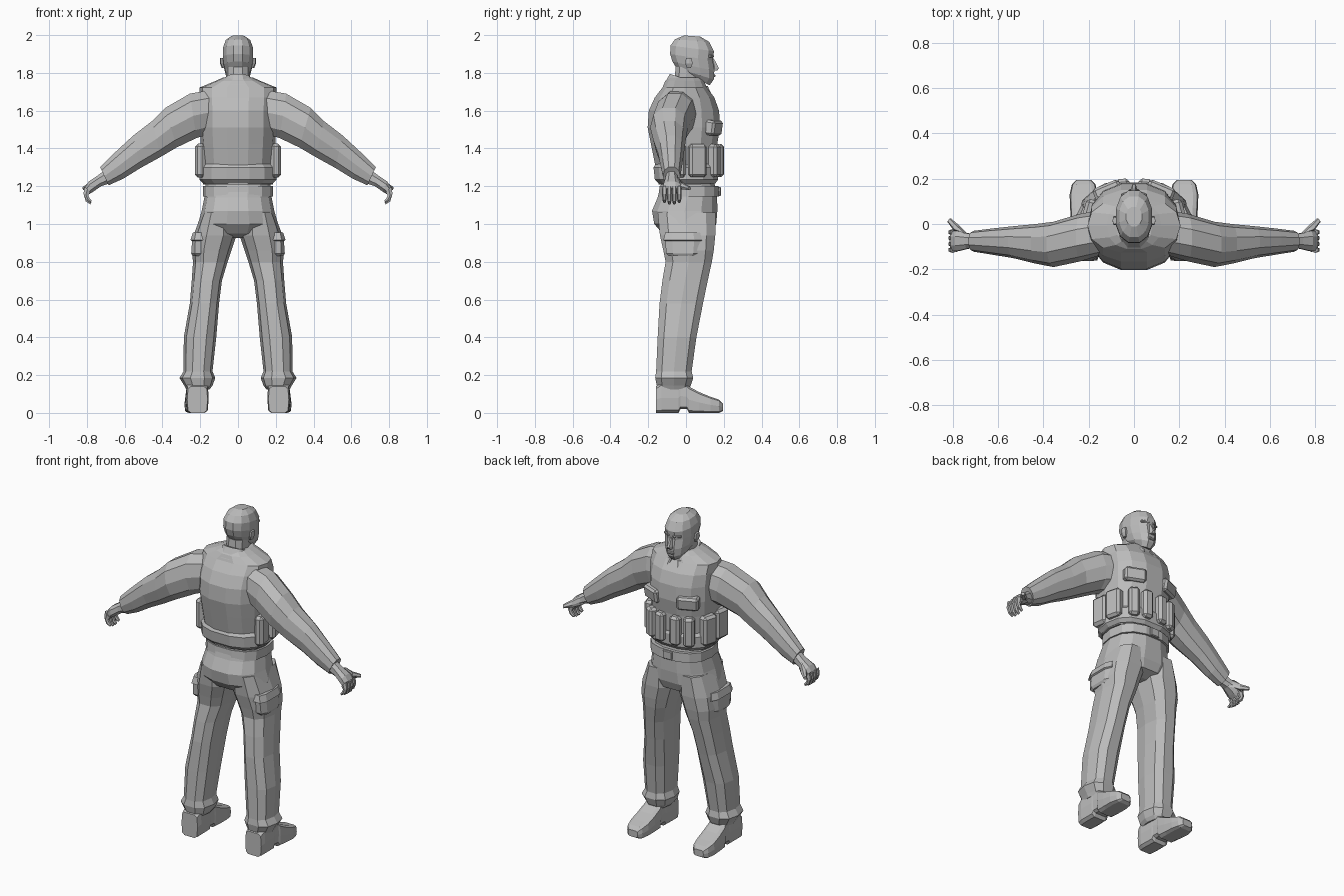
import bpy, bmesh, math
from mathutils import Vector, Matrix

grey = bpy.data.materials.new("plain grey")
grey.diffuse_color = (0.5, 0.5, 0.5, 1)


def finish(name, bm, mirror):
    bmesh.ops.recalc_face_normals(bm, faces=bm.faces)
    me = bpy.data.meshes.new(name)
    bm.to_mesh(me)
    bm.free()
    me.materials.append(grey)
    ob = bpy.data.objects.new(name, me)
    bpy.context.collection.objects.link(ob)
    if mirror:
        ob.modifiers.new("mirror", 'MIRROR')
    return ob


def loft(name, rings, n=10, p=2.3, mirror=False):
    """Skin rings given as (end a, opposite end b, half width vector)."""
    bm = bmesh.new()
    loops = []
    k = 1 / max(abs(math.cos(2 * math.pi * (j + 0.5) / n)) for j in range(n))
    for a, b, w in rings:
        a, b, w = Vector(a), Vector(b), Vector(w)
        loop = []
        for i in range(n):
            t = 2 * math.pi * (i + 0.5) / n
            c, s = math.cos(t), math.sin(t)
            c = math.copysign(min(1, abs(c) * k) ** (2 / p), c)
            s = math.copysign(abs(s) ** (2 / p), s)
            loop.append(bm.verts.new((a + b) / 2 + (b - a) / 2 * c + w * s))
        loops.append(loop)
    for l0, l1 in zip(loops, loops[1:]):
        for i in range(n):
            j = (i + 1) % n
            bm.faces.new((l0[i], l0[j], l1[j], l1[i]))
    bm.faces.new(loops[0])
    bm.faces.new(loops[-1])
    return finish(name, bm, mirror)


def level(rows, x=0):
    """Horizontal rings from rows of (z, half width, back y, front y)."""
    return [((x, yb, z), (x, yf, z), (rx, 0, 0)) for z, rx, yb, yf in rows]


def box(name, loc, size, yaw=0, pitch=0, bevel=0.008, mirror=False):
    bm = bmesh.new()
    m = (Matrix.Translation(loc) @ Matrix.Rotation(yaw, 4, 'Z')
         @ Matrix.Rotation(pitch, 4, 'X') @ Matrix.Diagonal((*size, 1)))
    bmesh.ops.create_cube(bm, size=1, matrix=m)
    if bevel:
        bmesh.ops.bevel(bm, geom=bm.edges[:], offset=bevel, segments=1, affect='EDGES')
    return finish(name, bm, mirror)


# vest, with a bulging band round the bottom
loft("vest", level([
    (1.21, .185, -.145, .15), (1.32, .19, -.165, .165), (1.42, .197, -.185, .165),
    (1.51, .203, -.203, .18), (1.60, .203, -.197, .175), (1.67, .205, -.165, .15),
    (1.722, .205, -.125, .11), (1.757, .12, -.11, .095), (1.775, .08, -.09, .08)]), n=14, p=2.35)
loft("vest_band", level([
    (1.215, .185, -.145, .155), (1.235, .205, -.165, .17),
    (1.30, .203, -.172, .172), (1.32, .185, -.16, .16)]), n=14, p=2.5)

# shirt collar, tilted down to the front
loft("collar", [
    ((0, -.12, 1.735), (0, .12, 1.69), (.11, 0, 0)),
    ((0, -.085, 1.795), (0, .095, 1.735), (.072, 0, 0)),
    ((0, -.06, 1.785), (0, .075, 1.73), (.06, 0, 0))], n=12)
for sx in (-1, 1):
    box("collar_point", (sx * .05, .105, 1.705), (.06, .02, .055), -sx * .5, .5, .005)

# neck and head
loft("neck", level([(1.70, .065, -.07, .065), (1.77, .062, -.06, .07),
                    (1.83, .064, -.055, .07)]), n=10)
loft("head", [((0, yb, zb), (0, yf, zf), (rx, 0, 0)) for yb, zb, yf, zf, rx in (
    (-.02, 1.80, .125, 1.735, .042), (-.05, 1.825, .147, 1.765, .066),
    (-.072, 1.86, .15, 1.81, .077), (-.084, 1.90, .142, 1.865, .083),
    (-.082, 1.945, .148, 1.915, .082), (-.058, 1.978, .122, 1.965, .067),
    (-.01, 1.998, .075, 1.992, .036))], n=12, p=2.2)
loft("nose", [((0, .135, 1.875), (0, .148, 1.875), (.008, 0, 0)),
              ((0, .13, 1.83), (0, .174, 1.825), (.014, 0, 0)),
              ((0, .13, 1.81), (0, .165, 1.812), (.016, 0, 0))], n=6)
box("brow", (.032, .131, 1.888), (.05, .022, .014), -.35, 0, .004, True)
box("lips", (0, .148, 1.785), (.045, .014, .016), 0, 0, .004)
loft("ear", [((.075, .005, 1.825), (.08, .025, 1.825), (.008, 0, 0)),
             ((.085, -.005, 1.85), (.085, .035, 1.85), (.01, 0, 0)),
             ((.086, .0, 1.878), (.086, .03, 1.878), (.009, 0, 0))], n=6, mirror=True)

# sleeves, from shoulder to cuff: top x z, bottom x z, back y, front y
loft("sleeve", [((x0, (yb + yf) / 2, z0), (x1, (yb + yf) / 2, z1), (0, (yf - yb) / 2, 0))
                for x0, z0, x1, z1, yb, yf in (
    (.14, 1.71, .17, 1.47, -.14, .06), (.255, 1.69, .22, 1.455, -.165, .045),
    (.385, 1.615, .325, 1.405, -.19, .01), (.455, 1.545, .41, 1.355, -.175, .0),
    (.555, 1.468, .515, 1.297, -.15, -.01), (.65, 1.38, .607, 1.24, -.135, -.02),
    (.73, 1.302, .685, 1.205, -.122, -.03), (.715, 1.28, .685, 1.22, -.11, -.045))],
    n=10, p=2.2, mirror=True)

# hands with curled fingers
loft("palm", [((.705, -.077, 1.285), (.68, -.077, 1.215), (0, .03, 0)),
              ((.745, -.075, 1.255), (.725, -.075, 1.2), (0, .037, 0)),
              ((.79, -.075, 1.225), (.765, -.075, 1.172), (0, .048, 0)),
              ((.813, -.075, 1.19), (.785, -.075, 1.16), (0, .046, 0))], n=8, mirror=True)
for i in range(4):
    y, d = -.114 + .026 * i, .008 * (i in (1, 2))
    loft("finger", [((.812, y, 1.2), (.782, y, 1.17), (0, .013, 0)),
                    ((.818, y, 1.16), (.793, y, 1.15), (0, .0125, 0)),
                    ((.806, y, 1.128 - d), (.785, y, 1.135 - d), (0, .011, 0)),
                    ((.782, y, 1.112 - d), (.775, y, 1.124 - d), (0, .008, 0))],
         n=6, mirror=True)
loft("thumb", [((.745, -.045, 1.245), (.735, -.045, 1.2), (.018, .012, 0)),
               ((.785, -.018, 1.217), (.78, -.018, 1.183), (.012, -.012, 0)),
               ((.818, .018, 1.197), (.815, .018, 1.18), (.007, -.008, 0))], n=6, mirror=True)

# belt, buckle and trouser seat
loft("belt", level([(1.145, .185, -.145, .175), (1.20, .185, -.14, .172)]), n=14, p=2.5)
box("buckle", (0, .176, 1.172), (.06, .016, .05), 0, 0, .004)
loft("trouser_seat", level([
    (1.22, .17, -.13, .15), (1.14, .178, -.15, .165), (1.07, .192, -.18, .166),
    (1.0, .212, -.168, .160), (.95, .17, -.125, .14), (.925, .06, -.06, .08)]), n=14, p=2.4)

# trouser legs: z, inner x, outer x, back y, front y
loft("trouser_leg", [(((xi + xo) / 2, yb, z), ((xi + xo) / 2, yf, z), ((xo - xi) / 2, 0, 0))
                     for z, xi, xo, yb, yf in (
    (1.06, .03, .19, -.15, .155), (.94, .008, .236, -.138, .155), (.86, .035, .245, -.12, .147),
    (.80, .055, .238, -.108, .137),
    (.70, .085, .245, -.125, .115), (.58, .10, .255, -.14, .09), (.40, .115, .287, -.15, .055),
    (.22, .135, .288, -.158, .03), (.185, .12, .31, -.163, .038), (.145, .135, .285, -.155, .025),
    (.125, .15, .275, -.14, .015))], n=10, p=2.5, mirror=True)
loft("thigh_pocket", [(((.20), yb, z), ((.20), yf, z), (w, 0, 0)) for z, yb, yf, w in (
    (.83, -.09, .06, .042), (.845, -.105, .075, .05), (.91, -.11, .08, .045),
    (.915, -.12, .085, .054), (.955, -.11, .075, .04))], n=8, p=3.5, mirror=True)

# boots: y, centre x, half width, bottom z, top z
loft("boot", [((x, y, z0), (x, y, z1), (w, 0, 0)) for y, x, w, z0, z1 in (
    (-.16, .215, .054, 0, .14), (-.13, .215, .06, 0, .16), (-.04, .216, .058, 0, .16),
    (-.03, .216, .056, .02, .16), (.005, .217, .056, .02, .15), (.015, .218, .06, 0, .14),
    (.07, .220, .062, 0, .11), (.13, .222, .062, 0, .085), (.175, .222, .052, 0, .07),
    (.195, .222, .032, .01, .05))], n=10, p=5, mirror=True)

# pouches round the vest, each with a narrower rounded lid
for x, y, yaw, w in ((.05, .170, -.1, .062), (.125, .148, -.5, .062), (.192, .06, -1.3, .095)):
    box("magazine_pouch", (x, y, 1.335), (w, .058, .175), yaw, 0, .014, True)
box("chest_pouch", (.115, .142, 1.51), (.125, .065, .08), -.4, -.15, .012, True)
box("side_pouch", (.195, -.05, 1.335), (.055, .10, .18), .15, 0, .016, True)
